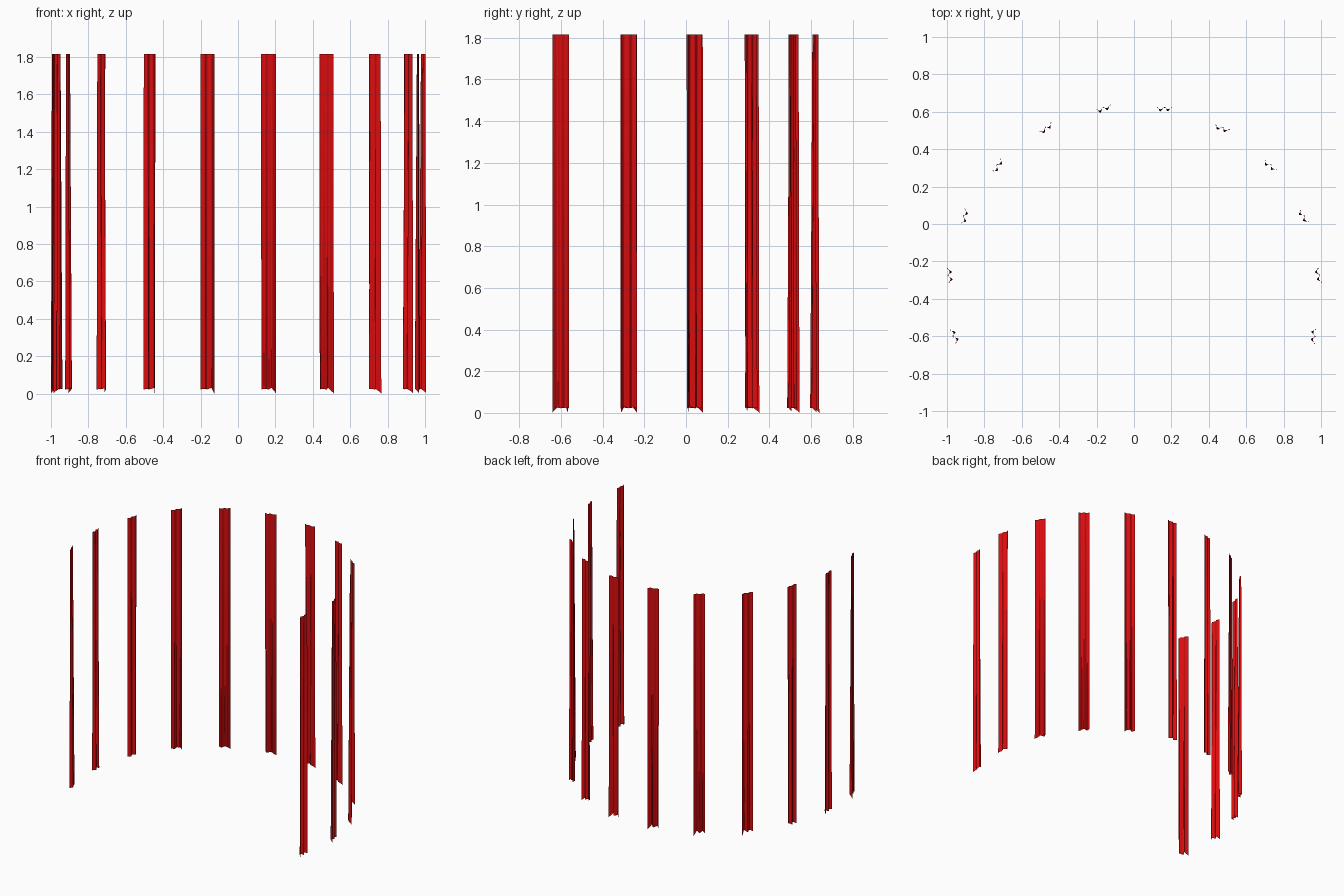
import bpy
import bmesh
from math import cos, sin, pi, radians

cube = bpy.data.objects.get("Cube")
if cube:
    bpy.data.objects.remove(cube)

# Red cloth
cloth = bpy.data.materials.new("red_cloth")
cloth.use_nodes = True
red = (0.72, 0.004, 0.005, 1)
cloth.diffuse_color = red
cloth.node_tree.nodes["Principled BSDF"].inputs["Base Color"].default_value = red

COUNT, COLS, ROWS = 12, 24, 8
RADIUS, CENTER_Y = 0.991, -0.36
WIDTH, TOP = 0.078, 1.815
HEM = [0.022, 0.025, 0.022, 0.03, 0.0]


def hem_height(u):
    """Uneven lower edge, lowest at the trailing corner."""
    i = min(int(u * 4), 3)
    f = u * 4 - i
    return HEM[i] * (1 - f) + HEM[i + 1] * f


def fold(u, h):
    """Two inward folds that deepen towards the hem."""
    wave = cos(4 * pi * u)
    return 0.014 * (u - 0.5) + 0.004 * wave + 0.008 * (1 - h) * (wave - 0.4)


def add_strip(name, angle):
    """One hanging strip, facing the centre of the arc."""
    bm = bmesh.new()
    rows = []
    for j in range(ROWS + 1):
        h = j / ROWS
        row = []
        for i in range(COLS + 1):
            u = i / COLS
            side = (u - 0.5) * WIDTH
            r = RADIUS + fold(u, h)
            z = hem_height(u) * (1 - h) + TOP * h
            row.append(bm.verts.new((r * cos(angle) + side * sin(angle),
                                     r * sin(angle) - side * cos(angle) + CENTER_Y, z)))
        rows.append(row)
    for low, high in zip(rows, rows[1:]):
        for i in range(COLS):
            face = bm.faces.new((low[i], low[i + 1], high[i + 1], high[i]))
            face.smooth = True
    mesh = bpy.data.meshes.new(name)
    bm.to_mesh(mesh)
    bm.free()
    mesh.materials.append(cloth)
    obj = bpy.data.objects.new(name, mesh)
    bpy.context.collection.objects.link(obj)


# Strips spread evenly around the open arc
for n in range(COUNT):
    add_strip(f"curtain_strip_{n + 1}", radians(-14 + 208 * n / (COUNT - 1)))
